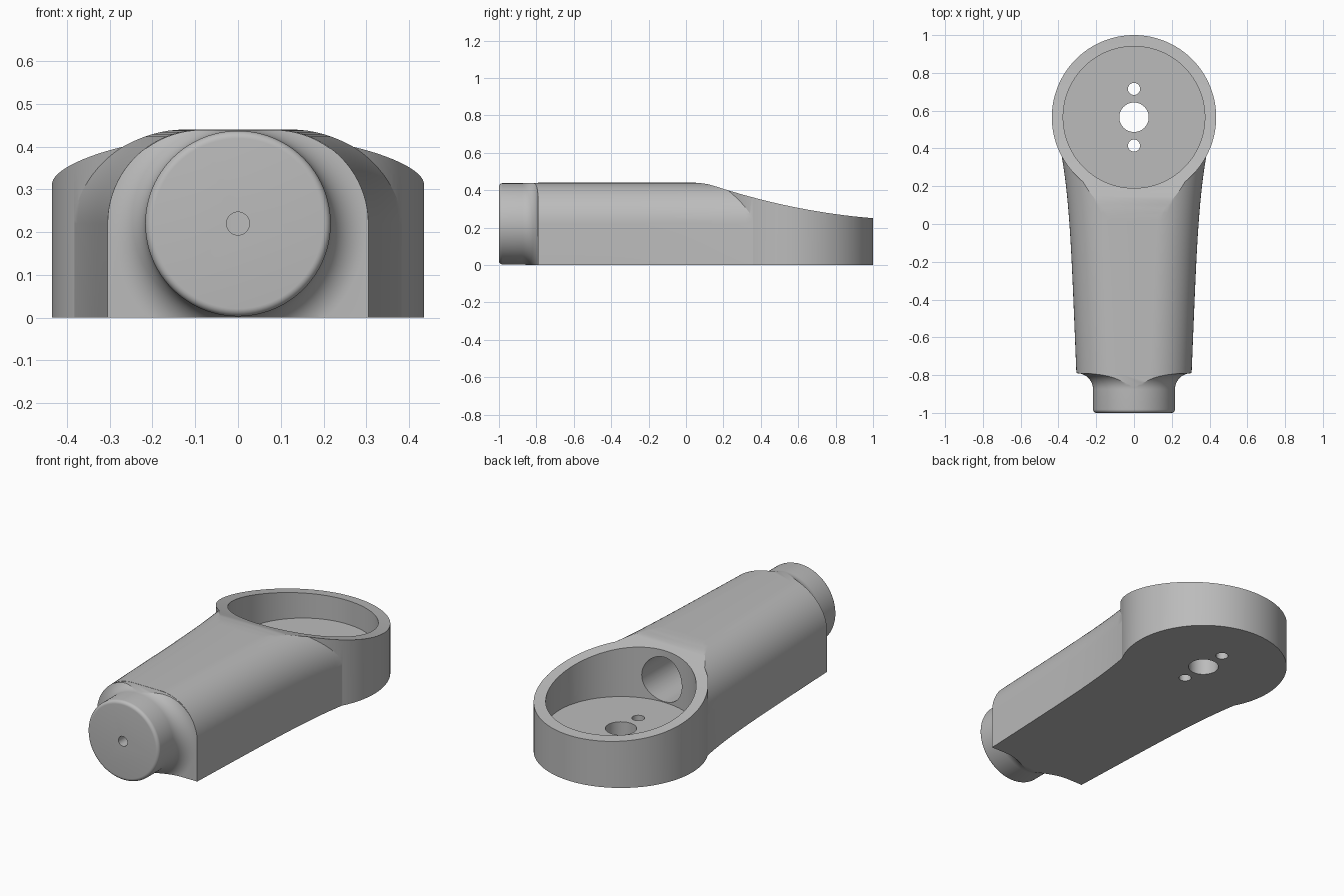
import bpy, bmesh, math
from mathutils import Vector

cube = bpy.data.objects.get("Cube")
if cube:
    bpy.data.objects.remove(cube, do_unlink=True)

grey = bpy.data.materials.new("plain_grey")
grey.use_nodes = True
colour = (0.5, 0.5, 0.5, 1)
grey.diffuse_color = colour
grey.node_tree.nodes["Principled BSDF"].inputs["Base Color"].default_value = colour


def loft(name, rings):
    """Closed solid skinned through matching rings of points."""
    bm = bmesh.new()
    rows = [[bm.verts.new(p) for p in ring] for ring in rings]
    n = len(rows[0])
    for a, b in zip(rows, rows[1:]):
        for i in range(n):
            j = (i + 1) % n
            bm.faces.new((a[i], a[j], b[j], b[i]))
    bm.faces.new(rows[0])
    bm.faces.new(rows[-1])
    bmesh.ops.recalc_face_normals(bm, faces=bm.faces)
    mesh = bpy.data.meshes.new(name)
    bm.to_mesh(mesh)
    bm.free()
    mesh.materials.append(grey)
    obj = bpy.data.objects.new(name, mesh)
    bpy.context.collection.objects.link(obj)
    return obj


def turned(name, profile, axis, centre, n=96):
    """Solid of revolution from (position, radius) pairs along y or z."""
    rings = []
    for pos, r in profile:
        ring = []
        for i in range(n):
            a = math.tau * i / n
            u, v = r * math.cos(a), r * math.sin(a)
            p = (u, pos, v) if axis == "y" else (u, v, pos)
            ring.append(Vector(p) + Vector(centre))
        rings.append(ring)
    return loft(name, rings)


def arch(w, y, bottom, top=0.44, r=0.22, n=20):
    """Arched section: straight sides, round shoulders, flat top."""
    half = [(w - r + r * math.cos(a), y, top - r + r * math.sin(a))
            for a in (math.pi / 2 * i / n for i in range(n + 1))]
    mirrored = [(-x, yy, z) for x, yy, z in reversed(half)]
    return [(w, y, bottom)] + half + mirrored + [(-w, y, bottom)]


def combine(target, tool, operation):
    mod = target.modifiers.new("combine", "BOOLEAN")
    mod.operation = operation
    mod.solver = "EXACT"
    mod.object = tool
    bpy.ops.object.select_all(action="DESELECT")
    bpy.context.view_layer.objects.active = target
    target.select_set(True)
    bpy.ops.object.modifier_apply(modifier=mod.name)
    bpy.data.objects.remove(tool, do_unlink=True)


# Tapered handle that flares into the head
stations = 32
sections = []
for i in range(stations + 1):
    t = i / stations
    sections.append(arch(0.305 + 0.055 * t + 0.073 * t ** 5, -0.79 + 1.36 * t, -0.1))
body = loft("handle_and_cup_body", sections)

# Round head
HEAD_Y = 0.565
combine(body, turned("head", [(-0.15, 0.435), (0.5, 0.435)], "z", (0, HEAD_Y, 0), 128), "UNION")

# Sloping top of the head
slope = [(1.1, 0.243)]
for i in range(18):
    u = 0.05 * i
    slope.append((1 - u, 0.25 + 0.08 * u + 0.145 * u * u))
slope += [(0.12, 0.431), (0.08, 0.4375), (0.04, 0.4405), (0.0, 0.442), (0.0, 0.8), (1.1, 0.8)]
combine(body, loft("top_cutter", [[(x, y, z) for y, z in slope] for x in (-0.6, 0.6)]), "DIFFERENCE")

# End hub with rounded lip and flared root, trimmed to the arch
R, LIP, FLARE = 0.217, 0.018, 0.085
hub = []
for i in range(7):
    a = math.pi / 2 * i / 6
    hub.append((-1 + LIP * (1 - math.sin(a)), R - LIP + LIP * math.cos(a)))
hub.reverse()
hub = sorted(hub)
for i in range(13):
    a = math.pi / 2 * i / 12
    hub.append((-0.875 + FLARE * math.sin(a), R + FLARE * (1 - math.cos(a))))
hub += [(-0.785, R + FLARE), (-0.7, 0.2)]
end_hub = turned("end_hub", hub, "y", (0, 0, 0.22))
trim = loft("hub_trim", [arch(0.304, y, -0.05, 0.439) for y in (-1.1, -0.6)])
combine(end_hub, trim, "INTERSECT")
combine(body, end_hub, "UNION")

# Flat underside
under = [(-1, -1.5), (1, -1.5), (1, 1.5), (-1, 1.5)]
combine(body, loft("base_cutter", [[(x, y, z) for x, y in under] for z in (-0.6, 0)]), "DIFFERENCE")

# Cup, tunnel in the handle, and pin hole in the hub
combine(body, turned("cup", [(0.125, 0.375), (0.7, 0.375)], "z", (0, HEAD_Y, 0), 128), "DIFFERENCE")
combine(body, turned("tunnel", [(-0.8, 0.122), (0.4, 0.122)], "y", (0, 0, 0.251), 64), "DIFFERENCE")
combine(body, turned("pin_hole", [(-1.1, 0.027), (-0.7, 0.027)], "y", (0, 0, 0.22), 32), "DIFFERENCE")

# Shaft hole and two screw holes in the floor
for offset, radius in ((0, 0.078), (0.15, 0.032), (-0.15, 0.032)):
    hole = turned("floor_hole", [(-0.1, radius), (0.2, radius)], "z", (0, HEAD_Y + offset, 0), 48)
    combine(body, hole, "DIFFERENCE")

bpy.context.view_layer.objects.active = body
body.select_set(True)
bpy.ops.object.shade_smooth_by_angle(angle=math.radians(25))
